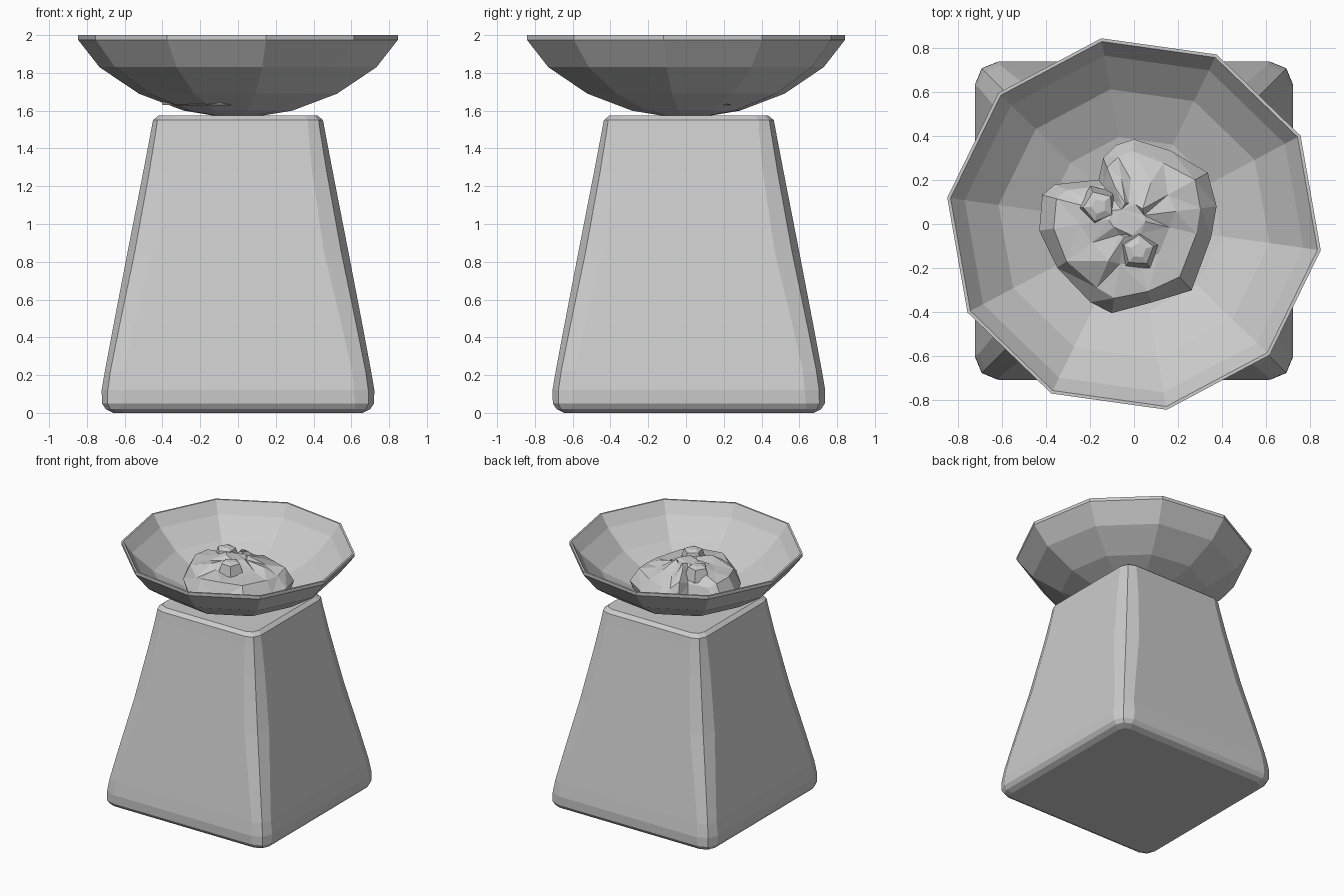
import bpy
import bmesh
import random
from math import cos, sin, radians, pi

random.seed(4)
cube = bpy.data.objects.get("Cube")
if cube:
    bpy.data.objects.remove(cube, do_unlink=True)

stone = bpy.data.materials.new("grey stone")
stone.use_nodes = True
stone.diffuse_color = (0.6, 0.6, 0.6, 1)
stone.node_tree.nodes["Principled BSDF"].inputs["Base Color"].default_value = (0.6, 0.6, 0.6, 1)
stone.node_tree.nodes["Principled BSDF"].inputs["Roughness"].default_value = 0.9


def finish(name, bm):
    """Turn a bmesh into a flat-shaded stone object."""
    bmesh.ops.recalc_face_normals(bm, faces=bm.faces)
    mesh = bpy.data.meshes.new(name)
    bm.to_mesh(mesh)
    bm.free()
    mesh.materials.append(stone)
    obj = bpy.data.objects.new(name, mesh)
    bpy.context.collection.objects.link(obj)
    return obj


def loft(name, rings):
    """Skin closed rings of points and cap the first and last."""
    bm = bmesh.new()
    loops = [[bm.verts.new(p) for p in ring] for ring in rings]
    for low, high in zip(loops, loops[1:]):
        for i in range(len(low)):
            j = (i + 1) % len(low)
            bm.faces.new((low[i], low[j], high[j], high[i]))
    bm.faces.new(loops[0])
    bm.faces.new(loops[-1])
    return bm


# Pedestal: tapered square block with worn, rounded corners
def worn_square(z, half, cut):
    ring = []
    for k in range(4):
        a = pi / 4 + k * pi / 2
        sx, sy = (1 if cos(a) > 0 else -1), (1 if sin(a) > 0 else -1)
        for t in (-45, 0, 45):
            b = a + radians(t)
            ring.append((sx * (half - cut) + cut * cos(b),
                         sy * (half - cut) + cut * sin(b) + 0.015, z))
    return ring


pedestal_profile = [
    (0.0, 0.66, 0.06), (0.02, 0.70, 0.08), (0.05, 0.72, 0.10), (0.12, 0.722, 0.11),
    (0.22, 0.705, 0.10), (0.46, 0.66, 0.11), (0.85, 0.585, 0.13), (1.27, 0.503, 0.11),
    (1.48, 0.463, 0.09), (1.55, 0.45, 0.08), (1.575, 0.42, 0.07),
]
finish("pedestal", loft("pedestal", [worn_square(*p) for p in pedestal_profile]))


# Bowl: ten-sided shell, outside then inside
def decagon(r, z):
    return [(r * cos(radians(100 + 36 * i)), r * sin(radians(100 + 36 * i)), z)
            for i in range(10)]


bowl_profile = [
    (0.12, 1.572), (0.29, 1.60), (0.53, 1.69), (0.74, 1.83), (0.855, 1.975), (0.855, 2.0),
    (0.84, 2.0), (0.775, 1.91), (0.62, 1.775), (0.40, 1.67), (0.12, 1.61),
]
finish("bowl", loft("bowl", [decagon(*p) for p in bowl_profile]))

# Rubble heap: irregular outline stepped up to a lumpy crown
outline = [
    (0.0, 0.38), (0.17, 0.33), (0.33, 0.23), (0.37, 0.08), (0.35, -0.06), (0.26, -0.30),
    (0.08, -0.36), (-0.10, -0.40), (-0.20, -0.36), (-0.35, -0.20), (-0.43, -0.03),
    (-0.41, 0.13), (-0.36, 0.18), (-0.16, 0.20), (-0.14, 0.30), (-0.08, 0.36),
]
heap_rings = []
for scale, z, rough in ((0.92, 1.63, 0), (1.0, 1.73, 0.015), (0.84, 1.83, 0.025),
                        (0.52, 1.875, 0.03), (0.2, 1.91, 0.015)):
    ring = []
    for x, y in outline:
        s = scale + random.uniform(-rough, rough)
        ring.append((x * s - 0.03 * (1 - s), y * s + 0.03 * (1 - s),
                     z + random.uniform(-rough, rough)))
    heap_rings.append(ring)
heap = loft("rubble_heap", heap_rings)
bmesh.ops.triangulate(heap, faces=heap.faces)
finish("rubble_heap", heap)

# Small knobs poking out of the heap
for name, x, y, z, turn in (("left_knob", -0.16, 0.08, 1.89, 40),
                            ("front_knob", 0.02, -0.12, 1.90, 15)):
    knob = []
    for r, dz in ((0.10, -0.06), (0.07, 0.03), (0.035, 0.045)):
        knob.append([(x + r * cos(radians(turn + 72 * i)),
                      y + r * sin(radians(turn + 72 * i)), z + dz) for i in range(5)])
    finish(name, loft(name, knob))
